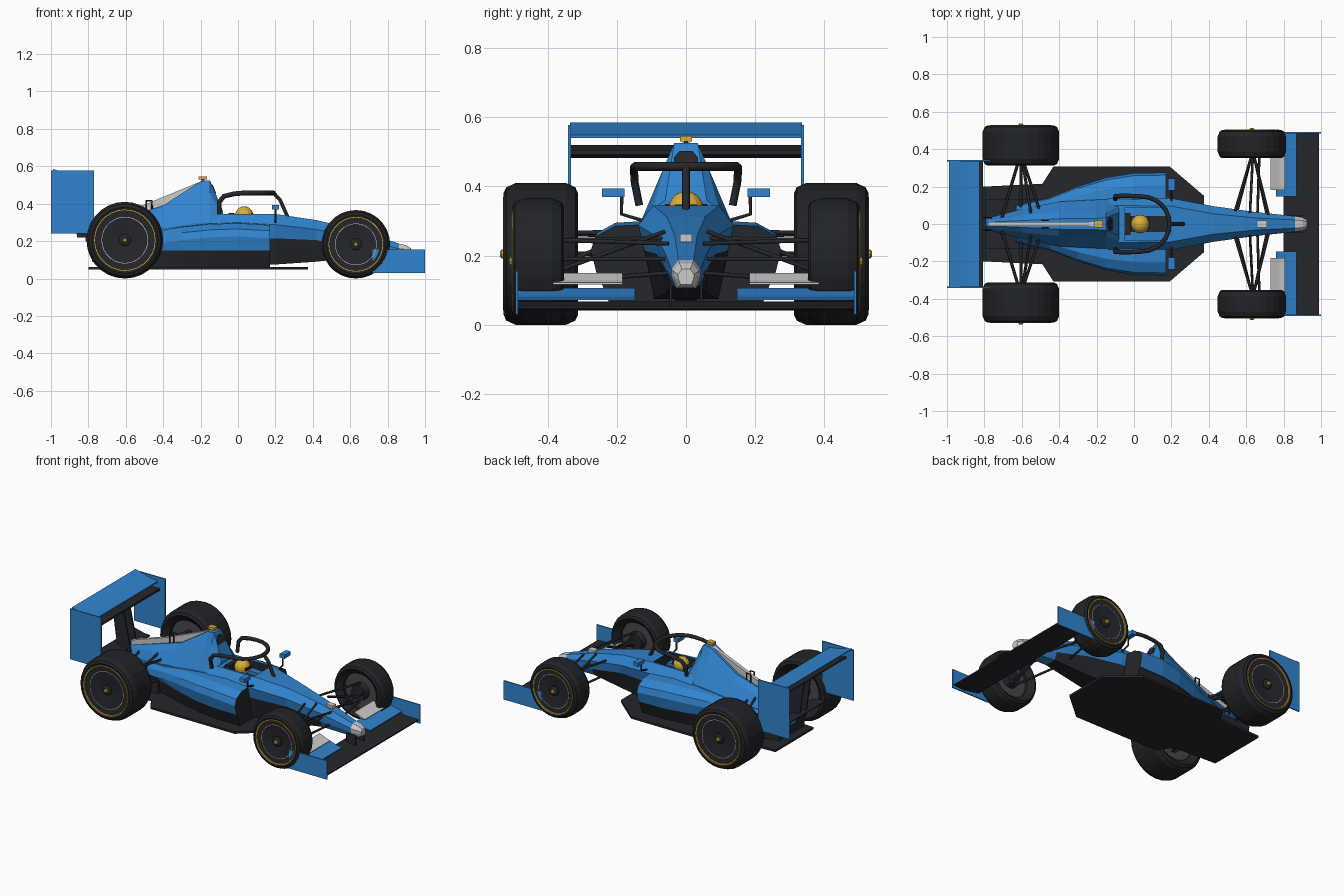
import bpy, bmesh
from math import sin, cos, pi
from mathutils import Vector

if "Cube" in bpy.data.objects:
    bpy.data.objects.remove(bpy.data.objects["Cube"])


def material(name, r, g, b):
    m = bpy.data.materials.new(name)
    m.diffuse_color = (r, g, b, 1)
    m.use_nodes = True
    m.node_tree.nodes["Principled BSDF"].inputs["Base Color"].default_value = m.diffuse_color
    return m


BLUE = material("blue paint", 0.03, 0.23, 0.62)
DARK = material("carbon", 0.018, 0.02, 0.025)
RUBBER = material("rubber", 0.016, 0.017, 0.02)
METAL = material("dark metal", 0.06, 0.065, 0.07)
GOLD = material("gold", 0.7, 0.43, 0.04)
LIGHT = material("light grey", 0.65, 0.66, 0.66)
RED = material("red", 0.6, 0.03, 0.02)


def finish(name, bm, mats, mirror=False):
    bmesh.ops.recalc_face_normals(bm, faces=bm.faces)
    me = bpy.data.meshes.new(name)
    bm.to_mesh(me)
    bm.free()
    ob = bpy.data.objects.new(name, me)
    bpy.context.collection.objects.link(ob)
    for m in mats if isinstance(mats, tuple) else (mats,):
        me.materials.append(m)
    if mirror:
        ob.modifiers.new("mirror", 'MIRROR').use_axis = (False, True, False)
    return ob


def loft(name, rings, mats, mirror=False, closed=False, paint=None):
    """Skin a list of equal-length closed rings; paint(face centre) picks the slot."""
    bm = bmesh.new()
    vs = [[bm.verts.new(p) for p in r] for r in rings]
    n = len(vs[0])
    for a, b in zip(vs, vs[1:] + vs[:1] if closed else vs[1:]):
        for i in range(n):
            bm.faces.new((a[i], a[(i + 1) % n], b[(i + 1) % n], b[i]))
    if not closed:
        bm.faces.new(vs[0])
        bm.faces.new(vs[-1])
    if paint:
        for f in bm.faces:
            f.material_index = paint(f.calc_center_median())
    return finish(name, bm, mats, mirror)


def prism(name, xz, y0, y1, mat, mirror=False):
    return loft(name, [[(x, y, z) for x, z in xz] for y in (y0, y1)], mat, mirror)


def box(name, x0, x1, y0, y1, z0, z1, mat, mirror=False):
    return prism(name, [(x0, z0), (x1, z0), (x1, z1), (x0, z1)], y0, y1, mat, mirror)


def blade(name, xa, za, xb, zb, t, y0, y1, mat, mirror=False):
    """Thin sloped wing element, thickest a third of the way along."""
    xm, zm = xa * .4 + xb * .6, za * .4 + zb * .6 - t * .3
    prism(name, [(xa, za), (xm, zm), (xb, zb), (xb, zb - t * .6), (xm, zm - t), (xa, za - t * .4)],
          y0, y1, mat, mirror)


def sym(x, half):
    """Mirror half a section (top to bottom) into a full ring."""
    return [(x, y, z) for y, z in half] + [(x, -y, z) for y, z in reversed(half)]


def lathe(name, cx, cz, prof, mat, n=28, closed=True):
    rings = [[(cx + r * cos(2 * pi * i / n), y, cz + r * sin(2 * pi * i / n)) for i in range(n)]
             for r, y in prof]
    return loft(name, rings, mat, True, closed)


def tubes(name, paths, r, mat, mirror=True):
    cu = bpy.data.curves.new(name, 'CURVE')
    cu.dimensions = '3D'
    cu.bevel_depth = r
    cu.bevel_resolution = 1
    cu.use_fill_caps = True
    for s in (1, -1) if mirror else (1,):
        for p in paths:
            sp = cu.splines.new('POLY')
            sp.points.add(len(p) - 1)
            for q, (x, y, z) in zip(sp.points, p):
                q.co = (x, y * s, z, 1)
    ob = bpy.data.objects.new(name, cu)
    bpy.context.collection.objects.link(ob)
    cu.materials.append(mat)


# Wheels: tyre, rim face, trim rings, hub nut, inner brake drum
for tag, cx, R, y0, y1 in (("rear", -.605, .205, .312, .527), ("front", .63, .183, .352, .502)):
    q = R * .8
    lathe(tag + "_tyre", cx, R, [(R * .66, y0 + .03), (R * .86, y0), (R * .94, y0 + .008), (R, y0 + .035),
          (R, y1 - .035), (R * .94, y1 - .008), (R * .86, y1), (q, y1 - .004), (R * .66, y1 - .02)], RUBBER)
    lathe(tag + "_rim", cx, R, [(q, y1 - .008), (R * .6, y1 - .01), (.03, y1 - .02), (.03, y1 - .035),
          (q, y1 - .03)], DARK)
    lathe(tag + "_rim_trim", cx, R, [(q, y1 - .008), (q, y1 + .002), (q - .006, y1 + .002), (q - .006, y1 - .008)], GOLD)
    lathe(tag + "_rim_line", cx, R, [(R * .61, y1 - .012), (R * .61, y1 - .008), (R * .595, y1 - .008),
          (R * .595, y1 - .012)], LIGHT)
    lathe(tag + "_hub", cx, R, [(.032, y1 - .04), (.032, y1 - .012), (.02, y1 - .005)], DARK, 12, False)
    lathe(tag + "_hub_nut", cx, R, [(.013, y1 - .02), (.013, y1 + .006), (.008, y1 + .01)], GOLD, 8, False)
    lathe(tag + "_brake_drum", cx, R, [(R * .67, y0 + .05), (R * .67, y0 + .07)], METAL, 28, False)
    lathe(tag + "_upright", cx, R, [(.05, y0 + .01), (.06, y0 + .06)], DARK, 12, False)

# Nose and driver tub: x, (top, waist, lower, bottom half widths), (heights)
TUB = [(.86, (.022, .042, .04, .028), (.187, .16, .135, .105)),
       (.65, (.032, .064, .06, .04), (.257, .215, .16, .115)),
       (.42, (.055, .096, .085, .06), (.312, .262, .205, .09)),
       (.2, (.095, .138, .12, .09), (.345, .288, .215, .075)),
       (-.14, (.1, .14, .13, .12), (.345, .29, .215, .07))]
tub = loft("tub", [sym(x, list(zip(w, h))) for x, w, h in TUB], (BLUE, DARK),
           paint=lambda c: int(c.x < .56 and c.z < .17))
cutter = box("cockpit_cutter", -.05, .18, -.085, .085, .27, .5, DARK)
cutter.hide_render = True
cutter.hide_set(True)
cut = tub.modifiers.new("cockpit", 'BOOLEAN')
cut.operation, cut.object, cut.solver = 'DIFFERENCE', cutter, 'EXACT'
box("cockpit_lining", -.05, .18, -.085, .085, .265, .276, DARK)
box("headrest", -.05, -.02, -.06, .06, .27, .35, DARK)
tip = [(.022, .187), (.042, .16), (.04, .135), (.028, .105)]
loft("nose_tip", [sym(.86, tip), sym(.9, [(y * .85, .142 + (z - .145) * .85) for y, z in tip]),
                  sym(.925, [(y * .55, .138 + (z - .145) * .55) for y, z in tip])], LIGHT)
box("nose_sensor", .66, .71, -.018, .018, .24, .262, LIGHT)

# Airbox and engine cover
COVER = [(-.08, (.06, .095, .13, .1), (.36, .335, .28, .08)),
         (-.15, (.034, .062, .13, .12), (.525, .46, .3, .08)),
         (-.2, (.03, .06, .13, .12), (.52, .44, .3, .08)),
         (-.4, (.028, .065, .12, .1), (.39, .36, .27, .08)),
         (-.6, (.018, .045, .08, .07), (.325, .29, .23, .1)),
         (-.79, (.01, .022, .03, .025), (.265, .25, .21, .16))]
loft("engine_cover", [sym(x, list(zip(w, h))) for x, w, h in COVER], BLUE)
loft("air_intake", [[(x + d, y, z) for x, y, z in ((-.116, .036, .455), (-.128, .034, .485), (-.136, .018, .503),
     (-.136, -.018, .503), (-.128, -.034, .485), (-.116, -.036, .455))] for d in (0, -.02)], DARK)
prism("spine_fin", [(-.18, .527), (-.52, .387), (-.78, .3), (-.78, .25), (-.5, .33), (-.2, .5)], -.012, .012, LIGHT)
box("roof_camera", -.21, -.165, -.018, .018, .53, .546, GOLD)
box("roof_camera_mount", -.195, -.18, -.006, .006, .515, .535, DARK)
tubes("spine_bracket", [[(-.49, .02, .36), (-.49, .02, .415), (-.46, .02, .415), (-.46, .02, .36)]], .005, DARK)
box("rear_light", -.815, -.785, -.014, .014, .2, .235, RED)

# Sidepods with dark inlets, and the undercut below them: x, outer y, top z
POD = [(.17, .275, .285), (0, .272, .295), (-.15, .248, .29), (-.3, .2, .275), (-.45, .14, .25), (-.63, .1, .225)]
loft("sidepod", [[(x, .04, z + .01), (x, y * .75, z), (x, y * .95, z - .03), (x, y, z - .07), (x, y * .94, .15),
     (x, .04, .15)] for x, y, z in POD], (BLUE, DARK), True, paint=lambda c: int(c.x > .16 or c.z < .151))
loft("sidepod_undercut", [[(x, .03, .152), (x, y * .93, .152), (x, y * .8, .058), (x, .03, .058)]
     for x, y, z in POD], DARK, True)

# Floor and diffuser
plan = [(.375, .15), (.19, .308), (-.43, .308), (-.49, .215), (-.8, .2)]
plan += [(x, -y) for x, y in reversed(plan)]
loft("floor", [[(x, y, z) for x, y in plan] for z in (.048, .062)], DARK)
prism("diffuser", [(-.5, .06), (-.78, .09), (-.79, .17), (-.5, .16)], -.13, .13, DARK)

# Driver helmet
bm = bmesh.new()
bmesh.ops.create_uvsphere(bm, u_segments=14, v_segments=10, radius=.05)
bmesh.ops.translate(bm, vec=Vector((.033, 0, .336)), verts=bm.verts)
finish("helmet", bm, GOLD)
box("visor", .06, .084, -.03, .03, .33, .348, DARK)

# Cockpit protection hoop
hoop = [(-.1, .135, .345), (-.1, .148, .41), (-.075, .15, .44), (-.02, .15, .453)]
hoop += [(.04 + .15 * sin(a * pi / 12), .147 * cos(a * pi / 12), .458) for a in range(7)]
hoop += [(x, -y, z) for x, y, z in reversed(hoop[:-1])]
tubes("safety_hoop", [hoop], .013, DARK, False)
tubes("hoop_pillar", [[(.19, 0, .458), (.225, 0, .42), (.265, 0, .33)]], .011, DARK, False)

# Mirrors
box("mirror", .183, .218, .178, .243, .369, .394, BLUE, True)
tubes("mirror_stalk", [[(.2, .186, .375), (.2, .186, .32), (.2, .12, .3)]], .006, DARK)

# Suspension arms
tubes("front_suspension", [
    [(.54, .07, .25), (.63, .37, .245)], [(.72, .05, .235), (.64, .37, .245)],
    [(.55, .06, .15), (.63, .37, .125)], [(.71, .05, .15), (.64, .37, .125)],
    [(.62, .06, .27), (.635, .36, .16)], [(.66, .05, .19), (.67, .37, .19)]], .007, DARK)
tubes("rear_suspension", [
    [(-.5, .06, .27), (-.6, .36, .265)], [(-.71, .02, .25), (-.61, .36, .265)],
    [(-.5, .06, .15), (-.6, .36, .13)], [(-.71, .03, .17), (-.61, .36, .13)],
    [(-.55, .05, .29), (-.6, .36, .18)], [(-.605, .05, .205), (-.605, .38, .205)]], .008, DARK)

# Front wing
blade("front_wing_main", .8, .068, .99, .055, .014, -.487, .487, DARK)
blade("front_wing_flap", .76, .107, .87, .078, .01, .148, .487, BLUE, True)
blade("front_wing_upper_flap", .73, .15, .808, .122, .01, .183, .385, LIGHT, True)
box("front_wing_endplate", .72, 1, .485, .493, .03, .155, BLUE, True)
box("front_wing_pylon", .83, .9, .04, .047, .055, .125, DARK, True)

# Rear wing
blade("rear_wing_flap", -.99, .585, -.825, .549, .014, -.335, .335, BLUE)
blade("rear_wing_main", -.95, .52, -.808, .505, .022, -.335, .335, DARK)
blade("rear_beam_wing", -.9, .27, -.79, .25, .014, -.2, .2, DARK)
box("rear_wing_endplate", -1, -.77, .333, .341, .24, .577, BLUE, True)
prism("rear_wing_pylon", [(-.9, .505), (-.82, .505), (-.76, .22), (-.86, .22)], .03, .038, DARK, True)
